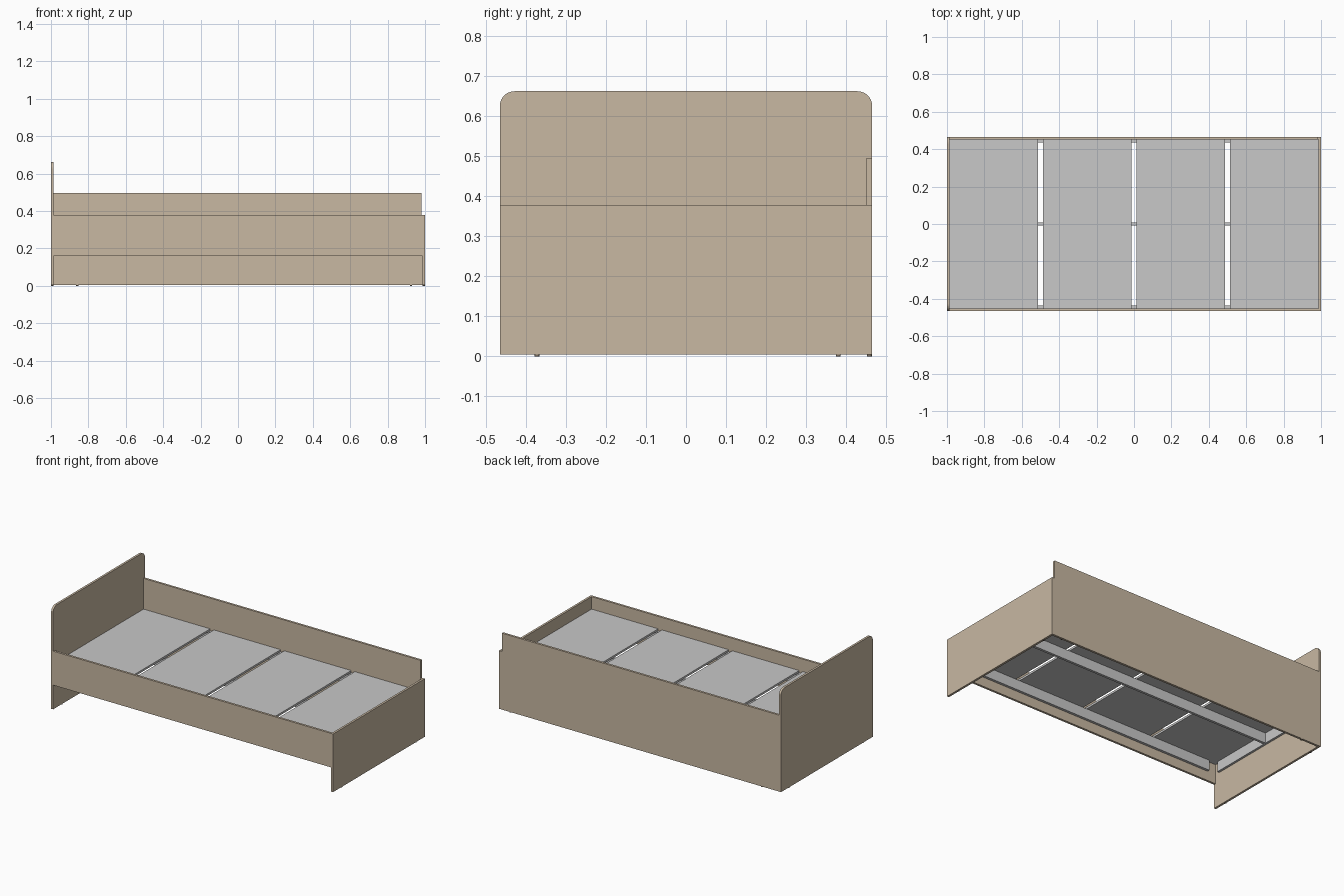
import bpy, bmesh, math

if "Cube" in bpy.data.objects:
    bpy.data.objects.remove(bpy.data.objects["Cube"])

def material(name, rgb):
    m = bpy.data.materials.new(name)
    m.diffuse_color = (*rgb, 1)
    m.use_nodes = True
    m.node_tree.nodes["Principled BSDF"].inputs["Base Color"].default_value = m.diffuse_color
    return m

WOOD = material("beige wood", (0.578, 0.479, 0.361))
GREY = material("light grey", (0.578, 0.578, 0.578))
DARK = material("dark brown glides", (0.20, 0.16, 0.12))

def finish(bm, name, mat):
    bmesh.ops.recalc_face_normals(bm, faces=bm.faces)
    me = bpy.data.meshes.new(name)
    bm.to_mesh(me)
    bm.free()
    me.materials.append(mat)
    ob = bpy.data.objects.new(name, me)
    bpy.context.collection.objects.link(ob)
    return ob

def box(name, x, y, z, mat):
    """Box from (min, max) ranges on each axis."""
    bm = bmesh.new()
    bmesh.ops.create_cube(bm, size=1)
    for v in bm.verts:
        for i, (a, b) in enumerate((x, y, z)):
            v.co[i] = a if v.co[i] < 0 else b
    return finish(bm, name, mat)

def glide(name, x, y):
    bm = bmesh.new()
    bmesh.ops.create_cone(bm, cap_ends=True, segments=16, radius1=0.006,
                          radius2=0.006, depth=0.006)
    bmesh.ops.translate(bm, verts=bm.verts, vec=(x, y, 0.003))
    finish(bm, name, DARK)

W, T, BASE = 0.465, 0.014, 0.005   # half width, board thickness, ground gap

# Headboard with rounded top corners
bm = bmesh.new()
r, top = 0.037, 0.662
pts = [(-W, BASE), (W, BASE)]
for cy, start in ((W - r, 0), (-W + r, 90)):
    for i in range(9):
        a = math.radians(start + i * 90 / 8)
        pts.append((cy + r * math.cos(a), top - r + r * math.sin(a)))
face = bm.faces.new([bm.verts.new((-1, y, z)) for y, z in pts])
ext = bmesh.ops.extrude_face_region(bm, geom=[face])
bmesh.ops.translate(bm, vec=(T, 0, 0),
                    verts=[g for g in ext["geom"] if isinstance(g, bmesh.types.BMVert)])
finish(bm, "headboard", WOOD)

# Footboard, tall back panel (notched above the footboard), front rail
box("footboard", (1 - T, 1), (-W, W), (BASE, 0.378), WOOD)
box("back_panel", (-1 + T, 1 - T), (W - T, W), (BASE, 0.378), WOOD)
box("back_panel_top", (-1 + T, 0.98), (W - T, W), (0.378, 0.495), WOOD)
box("front_rail", (-1 + T, 1 - T), (-W, -W + T), (0.16, 0.378), WOOD)

# Four base panels with narrow gaps
edges = [-1 + T, -0.5, 0, 0.5, 1 - T]
for i in range(4):
    a = edges[i] + (0.013 if i > 0 else 0)
    b = edges[i + 1] - (0.013 if i < 3 else 0)
    box(f"base_panel_{i + 1}", (a, b), (-W + T, W - T), (0.285, 0.298), GREY)

# Long support rails: both sides and the middle
for name, y, half in (("front", -0.443, 0.925), ("middle", 0, 0.985), ("back", 0.443, 0.925)):
    box(f"{name}_support_rail", (-half, half), (y - 0.008, y + 0.008), (0.22, 0.285), GREY)

# End cleats on headboard and footboard
for name, s in (("head", -1), ("foot", 1)):
    xs = sorted((s * (1 - T), s * 0.972))
    box(f"{name}_cleat", xs, (-0.42, 0.42), (0.22, 0.285), GREY)

# Small floor glides
for s in (-1, 1):
    for j, y in enumerate((-0.372, 0.38)):
        glide(f"end_glide_{s}_{j}", s * 0.993, y)
for j, x in enumerate((-0.86, 0.925)):
    glide(f"back_glide_{j}", x, 0.458)
